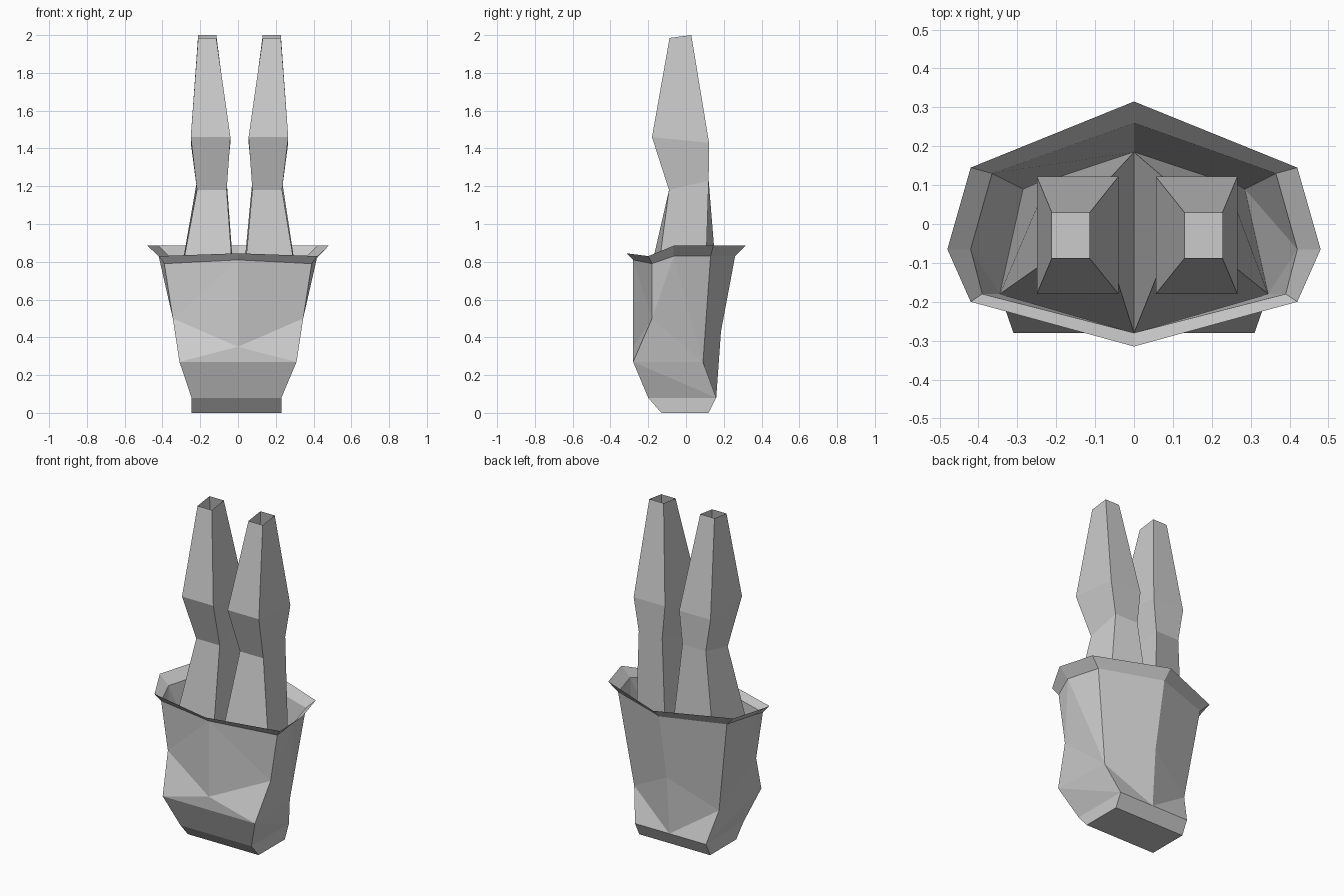
import bpy, bmesh

if "Cube" in bpy.data.objects:
    bpy.data.objects.remove(bpy.data.objects["Cube"])


def build(name, faces):
    """Make a flat-shaded object from a list of faces given as point lists."""
    bm = bmesh.new()
    for pts in faces:
        bm.faces.new([bm.verts.new(p) for p in pts])
    bmesh.ops.remove_doubles(bm, verts=bm.verts, dist=0.0005)
    bmesh.ops.recalc_face_normals(bm, faces=bm.faces)
    mesh = bpy.data.meshes.new(name)
    bm.to_mesh(mesh)
    bm.free()
    obj = bpy.data.objects.new(name, mesh)
    bpy.context.collection.objects.link(obj)
    return obj


def mirrored(faces, shift=lambda p: p):
    """Add the x-mirrored copy of every face, then apply a small shift."""
    both = faces + [[(-x, y, z) for x, y, z in reversed(f)] for f in faces]
    return [[shift(p) for p in f] for f in both]


def lean(p):
    # lower edges sit slightly off centre
    x, y, z = p
    return (x - 0.008 if z < 0.1 and x else x, y, z)


# Shared seam where body, legs and jacket meet (right half, front to back)
F, A, B, K = (0, -.28, .35), (.345, -.18, .5), (.285, .09, .27), (0, .185, .43)

# Lower body: flat base, chamfer, bulge up to the seam
C = (.31, -.28, .27)
f0, b0 = (.238, -.13, 0), (.238, .12, 0)
f1, b1 = (.238, -.20, .08), (.238, .16, .08)


def mid(p):
    return (0, p[1], p[2])


half = [
    [mid(f0), mid(b0), b0, f0],
    [mid(f0), f0, f1, mid(f1)],
    [f0, b0, b1, f1],
    [b0, mid(b0), mid(b1), b1],
    [mid(f1), f1, C, mid(C)],
    [mid(C), C, F],
    [F, C, A],
    [f1, b1, C],
    [C, b1, B],
    [C, B, A],
    [b1, mid(b1), B],
    [B, mid(b1), K],
]
build("lower_body", mirrored(half, lean))

# Jacket wall from the seam to the hem, then the flared rim
hem = [(0, -.28, .81), (.39, -.18, .79), (.42, -.065, .83), (.365, .13, .83), (0, .26, .83)]
rim = [(0, -.315, .845), (.42, -.20, .83), (.48, -.065, .885), (.42, .145, .885), (0, .315, .885)]
f, a, s, b, k = hem
half = [[F, A, f], [A, a, f], [A, s, a], [A, B, s], [B, b, s], [B, K, k, b]]
half += [[hem[i], hem[i + 1], rim[i + 1], rim[i]] for i in range(4)]
build("jacket", mirrored(half))

# Legs: four-sided tubes, open at the tip
# each row: inner x, outer x, front (y, z), back (y, z)
rows = [(.068, .225, (-.09, 1.18), (.12, 1.23)),
        (.048, .258, (-.18, 1.46), (.122, 1.43)),
        (.123, .219, (-.087, 1.985), (.028, 2.0))]
for side, name in ((-1, "left_leg"), (1, "right_leg")):
    rings = [[(side * x, y, z) for x, y, z in (F, A, B, K)]]
    for xi, xo, front, back in rows:
        xi, xo = side * xi + .008, side * xo + .008
        rings.append([(xi, *front), (xo, *front), (xo, *back), (xi, *back)])
    build(name, [[lo[i], lo[(i + 1) % 4], hi[(i + 1) % 4], hi[i]]
                 for lo, hi in zip(rings, rings[1:]) for i in range(4)])
